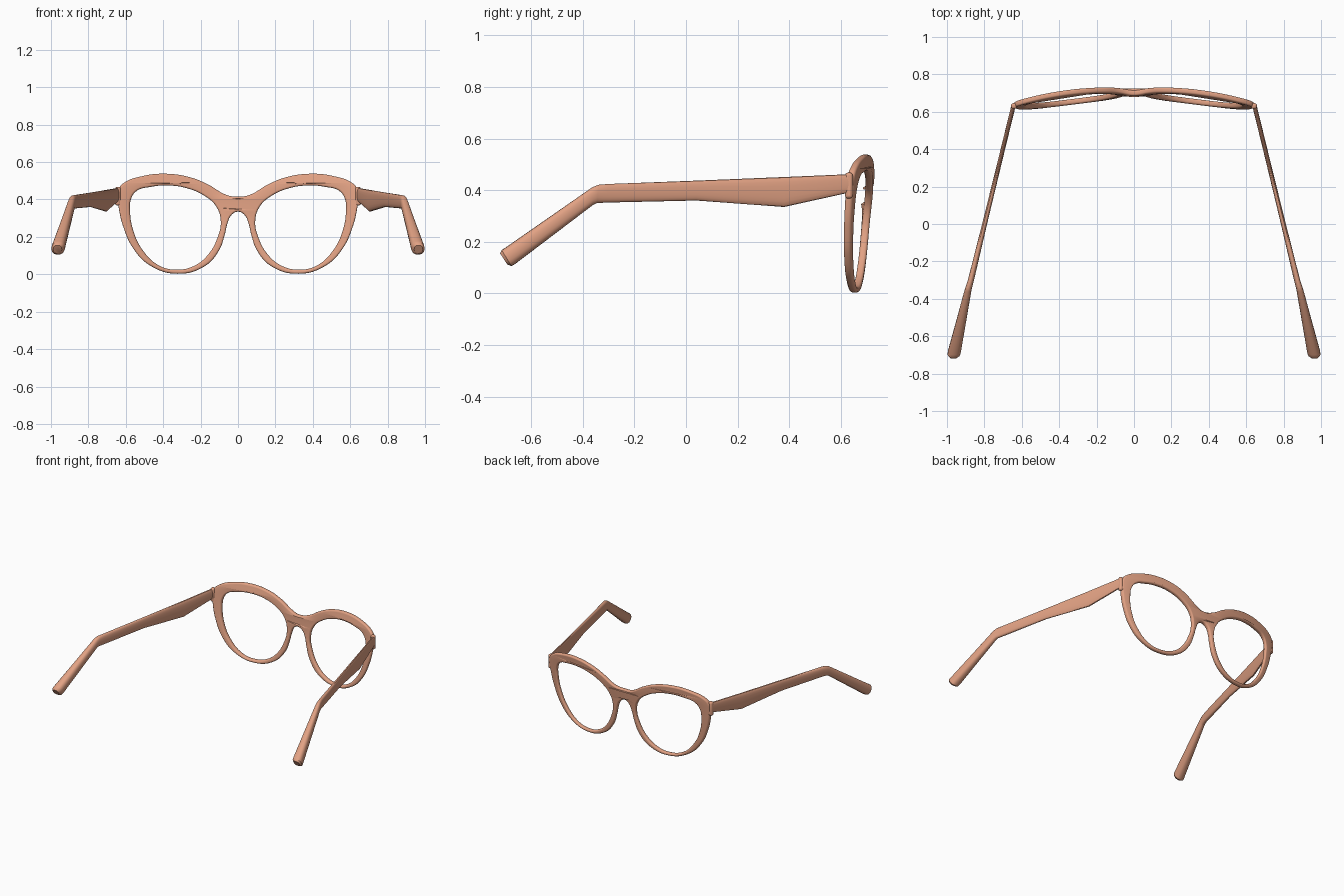
import bpy, bmesh, math
from mathutils import Vector

if "Cube" in bpy.data.objects:
    bpy.data.objects.remove(bpy.data.objects["Cube"])

mat = bpy.data.materials.new("salmon_acetate")
mat.diffuse_color = (0.76, 0.36, 0.23, 1)
mat.use_nodes = True
mat.node_tree.nodes["Principled BSDF"].inputs["Base Color"].default_value = mat.diffuse_color


def finish(obj, angle=40):
    obj.data.materials.clear()
    obj.data.materials.append(mat)
    bpy.ops.object.select_all(action='DESELECT')
    obj.select_set(True)
    bpy.context.view_layer.objects.active = obj
    bpy.ops.object.shade_smooth_by_angle(angle=math.radians(angle))


def add_mesh(name, bm):
    bmesh.ops.recalc_face_normals(bm, faces=bm.faces)
    me = bpy.data.meshes.new(name)
    bm.to_mesh(me)
    bm.free()
    obj = bpy.data.objects.new(name, me)
    bpy.context.collection.objects.link(obj)
    return obj


def mirror_x(obj):
    obj.modifiers.new("mirror", 'MIRROR').use_axis[0] = True


def add_loop(curve, pts):
    sp = curve.splines.new('BEZIER')
    sp.bezier_points.add(len(pts) - 1)
    sp.use_cyclic_u = True
    sp.resolution_u = 8
    for bp, (x, z) in zip(sp.bezier_points, pts):
        bp.co = (x, z, 0)
        bp.handle_left_type = bp.handle_right_type = 'AUTO'


# Front frame: outline with two lens holes, rounded edges, then wrapped to the face
outer = [(0.06, .424), (.16, .48), (.25, .517), (.395, .538), (.52, .523), (.6, .495),
         (.637, .46), (.643, .41), (.636, .345), (.612, .25), (.56, .138), (.47, .047),
         (.325, .003), (.18, .042), (.103, .125), (.07, .215), (.057, .27), (.035, .317)]
hole = [(.092, .28), (.11, .195), (.16, .105), (.235, .045), (.325, .025), (.42, .046),
        (.51, .13), (.56, .235), (.577, .335), (.571, .405), (.54, .447), (.47, .467),
        (.38, .475), (.28, .462), (.18, .42), (.115, .36)]


def flip(pts):
    return [(-x, z) for x, z in reversed(pts)]


cu = bpy.data.curves.new("frame_outline", 'CURVE')
cu.dimensions = '2D'
cu.fill_mode = 'BOTH'
cu.extrude = 0.004
cu.bevel_depth = 0.011
cu.bevel_resolution = 4
cu.offset = -0.011
add_loop(cu, [(0, .415)] + outer + [(0, .335)] + flip(outer))
add_loop(cu, hole)
add_loop(cu, flip(hole))
tmp = bpy.data.objects.new("frame_outline", cu)
bpy.context.collection.objects.link(tmp)
me = bpy.data.meshes.new_from_object(tmp.evaluated_get(bpy.context.evaluated_depsgraph_get()))
bpy.data.objects.remove(tmp)
bm = bmesh.new()
bm.from_mesh(me)
bmesh.ops.remove_doubles(bm, verts=bm.verts, dist=1e-5)
for v in bm.verts:
    x, z, t = v.co
    wrap = .713 - .195 * x * x + .1 * (z - .4) - .014 * math.exp(-(x / .06) ** 2)
    v.co = (x, wrap - t, z)
finish(add_mesh("front_frame", bm), 50)

# Temple arms: oval sections lofted from hinge to ear tip
# each station: top (y, z), bottom (y, z), centre x, width
stations = [((.638, .462), (.638, .392), .643, .024), ((.38, .451), (.38, .335), .706, .024),
            ((.04, .437), (.04, .360), .789, .026), ((-.30, .424), (-.31, .352), .873, .033),
            ((-.338, .421), (-.345, .350), .884, .036), ((-.362, .412), (-.36, .343), .889, .038),
            ((-.70, .177), (-.662, .114), .960, .070), ((-.714, .168), (-.676, .106), .963, .068),
            ((-.720, .155), (-.692, .112), .965, .046)]
N = 20
bm = bmesh.new()
rings = []
for top, bot, x, w in stations:
    a, b = Vector((x, *top)), Vector((x, *bot))
    mid, up = (a + b) / 2, (a - b) / 2
    ring = []
    for i in range(N):
        c, s = math.cos(math.tau * i / N), math.sin(math.tau * i / N)
        side = math.copysign(abs(c) ** .8, c) * w / 2
        ring.append(bm.verts.new(mid + up * math.copysign(abs(s) ** .8, s) + Vector((side, 0, 0))))
    rings.append(ring)
for r, q in zip(rings, rings[1:]):
    for i in range(N):
        j = (i + 1) % N
        bm.faces.new((r[i], r[j], q[j], q[i]))
bm.faces.new(rings[0])
bm.faces.new(rings[-1])
arm = add_mesh("temple_arm", bm)
mirror_x(arm)
finish(arm, 35)

# Hinge blocks joining arms to frame
bm = bmesh.new()
bmesh.ops.create_cube(bm, size=1)
for v in bm.verts:
    v.co = Vector((.642, .631, .418)) + Vector((v.co.x * .03, v.co.y * .03, v.co.z * .1))
hinge = add_mesh("hinge_block", bm)
bev = hinge.modifiers.new("bevel", 'BEVEL')
bev.width = .011
bev.segments = 3
mirror_x(hinge)
finish(hinge)
